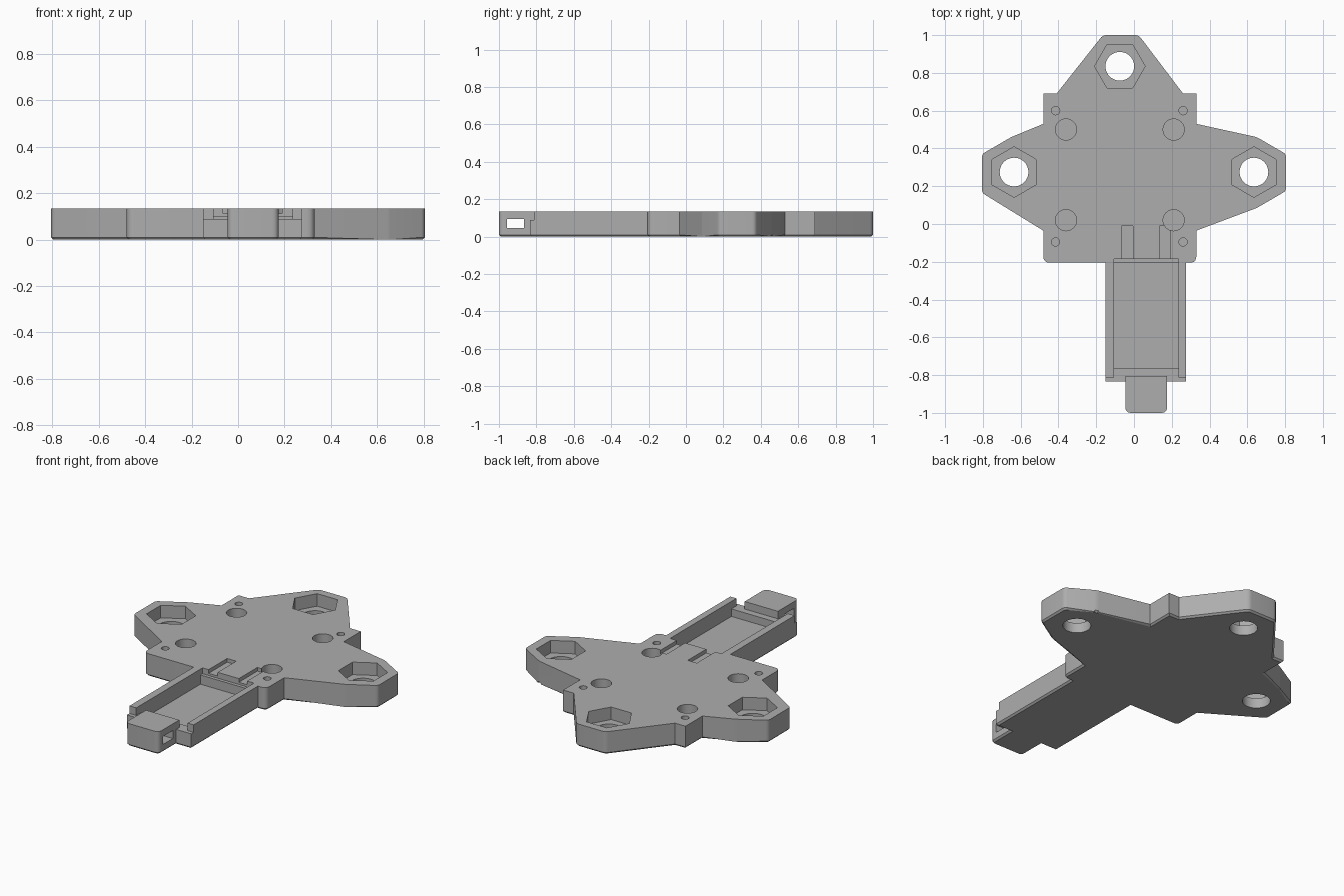
import bpy, bmesh, math
from mathutils import Vector

default = bpy.data.objects.get("Cube")
if default:
    bpy.data.objects.remove(default, do_unlink=True)

H = 0.135      # plate thickness
TOP = 0.2      # cutters reach above the plate

grey = bpy.data.materials.new("mid grey plastic")
grey.use_nodes = True
colour = (0.42, 0.42, 0.42, 1)
grey.diffuse_color = colour
grey.node_tree.nodes["Principled BSDF"].inputs["Base Color"].default_value = colour


def rounded(points, steps=5):
    """Outline from (x, y[, radius]) corners, rounding those with a radius."""
    out = []
    for i, p in enumerate(points):
        c = Vector(p[:2])
        if len(p) < 3:
            out.append(c)
            continue
        a = (Vector(points[i - 1][:2]) - c).normalized()
        b = (Vector(points[(i + 1) % len(points)][:2]) - c).normalized()
        cut = p[2] / math.tan(a.angle(b) / 2)
        for s in range(steps + 1):
            t = s / steps
            out.append(c + a * cut * (1 - t) ** 2 + b * cut * t ** 2)
    return out


def prism(name, outline, z0, z1, chamfer=0):
    bm = bmesh.new()
    base = bm.faces.new([bm.verts.new((x, y, z0)) for x, y in outline])
    ext = bmesh.ops.extrude_face_region(bm, geom=[base])
    for v in ext["geom"]:
        if isinstance(v, bmesh.types.BMVert):
            v.co.z = z1
    if chamfer:
        edges = [e for e in bm.edges if all(v.co.z == z0 for v in e.verts)]
        bmesh.ops.bevel(bm, geom=edges, offset=chamfer, segments=1, affect="EDGES")
    bmesh.ops.recalc_face_normals(bm, faces=bm.faces)
    mesh = bpy.data.meshes.new(name)
    bm.to_mesh(mesh)
    bm.free()
    mesh.materials.append(grey)
    obj = bpy.data.objects.new(name, mesh)
    bpy.context.collection.objects.link(obj)
    return obj


def ngon(x, y, r, n, turn=0):
    return [(x + r * math.cos(turn + math.tau * i / n),
             y + r * math.sin(turn + math.tau * i / n)) for i in range(n)]


def box(x0, x1, y0, y1):
    return [(x0, y0), (x1, y0), (x1, y1), (x0, y1)]


# Plate with three lobes, handle and latch tab in one outline
plate = prism("base_plate", rounded([
    (-0.165, 1.0, 0.04), (0.025, 1.0, 0.04), (0.26, 0.69), (0.33, 0.69),
    (0.33, 0.53), (0.65, 0.46, 0.1), (0.805, 0.37, 0.03), (0.805, 0.175, 0.03),
    (0.65, 0.085, 0.1), (0.33, -0.035), (0.33, -0.205, 0.035),
    (0.275, -0.205), (0.275, -0.835), (0.175, -0.835), (0.175, -1.0, 0.03),
    (-0.045, -1.0, 0.03), (-0.045, -0.835), (-0.15, -0.835), (-0.15, -0.205),
    (-0.48, -0.205, 0.035), (-0.48, -0.035), (-0.805, 0.165, 0.03),
    (-0.805, 0.37, 0.03), (-0.65, 0.46, 0.1), (-0.48, 0.53),
    (-0.48, 0.69), (-0.41, 0.69)]), 0, H, chamfer=0.01)


def carve(outline, z0, z1=TOP):
    cutter = prism("cutter", outline, z0, z1)
    cutter.hide_render = True
    mod = plate.modifiers.new("carve", "BOOLEAN")
    mod.operation, mod.solver, mod.object = "DIFFERENCE", "EXACT", cutter
    bpy.context.view_layer.objects.active = plate
    bpy.ops.object.modifier_apply(modifier=mod.name)
    bpy.data.objects.remove(cutter, do_unlink=True)


# Hexagonal nut recesses with through holes
for x, y, turn in ((-0.075, 0.835, 0), (-0.635, 0.275, math.pi / 2),
                   (0.635, 0.275, math.pi / 2)):
    carve(ngon(x, y, 0.134, 6, turn), 0.06)
    carve(ngon(x, y, 0.076, 40), -0.1)

# Blind magnet and screw holes
for x in (-0.36, 0.21):
    for y in (0.02, 0.5):
        carve(ngon(x, y, 0.056, 32), 0.04)
for x in (-0.415, 0.26):
    for y in (-0.095, 0.6):
        carve(ngon(x, y, 0.022, 20), 0.04)

# Handle tray: deep pocket, back ledge and lowered front ledge
carve(box(-0.105, 0.235, -0.765, -0.205), 0.045)
carve(box(-0.105, 0.235, -0.21, -0.185), 0.10)
carve(box(-0.105, 0.235, -0.805, -0.76), 0.09)
for x0, x1, inner0, inner1 in ((-0.2, -0.045, -0.105, -0.045),
                               (0.175, 0.3, 0.175, 0.235)):
    carve(box(inner0, inner1, -0.82, -0.80), 0.09)
    carve(box(x0, x1, -0.9, -0.812), 0.09)

# Wire slots leading from the tray
carve(box(-0.065, -0.005, -0.19, -0.01), 0.113)
carve(box(0.135, 0.19, -0.19, -0.01), 0.113)

# Strap window across the latch tab
carve(box(-0.2, 0.3, -0.957, -0.865), 0.047, 0.095)

# Smooth rounded walls, sharp edges kept
bpy.ops.object.select_all(action="DESELECT")
plate.select_set(True)
bpy.context.view_layer.objects.active = plate
bpy.ops.object.shade_smooth_by_angle(angle=math.radians(25))
